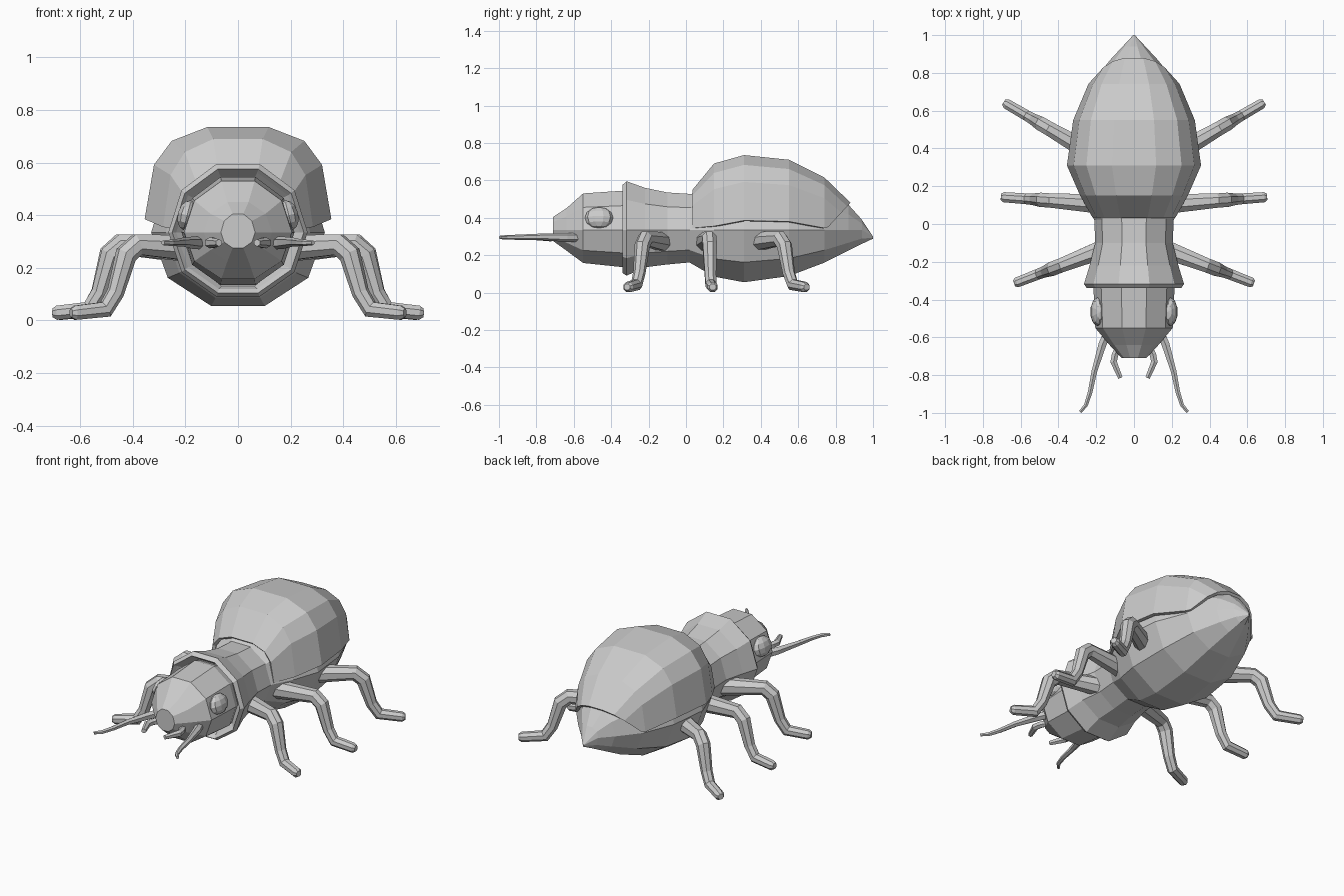
import bpy, bmesh, math
from mathutils import Vector

if "Cube" in bpy.data.objects:
    bpy.data.objects.remove(bpy.data.objects["Cube"])

Z = Vector((0, 0, 1))


def loft(name, rings, closed=True, caps=True):
    """Skin consecutive rings of points with quads."""
    bm = bmesh.new()
    vr = [[bm.verts.new(p) for p in r] for r in rings]
    n = len(rings[0])
    for a, b in zip(vr, vr[1:]):
        for i in range(n if closed else n - 1):
            j = (i + 1) % n
            bm.faces.new((a[i], a[j], b[j], b[i]))
    if caps:
        bm.faces.new(vr[0])
        bm.faces.new(vr[-1])
    bmesh.ops.recalc_face_normals(bm, faces=bm.faces)
    me = bpy.data.meshes.new(name)
    bm.to_mesh(me)
    bm.free()
    ob = bpy.data.objects.new(name, me)
    bpy.context.collection.objects.link(ob)
    return ob


def body(name, sections, mid=0.335):
    """Ten-sided body part from (y, half width, top z, bottom z)."""
    rings = []
    for y, hw, top, bot in sections:
        m = min(max(mid, bot), top)
        ring = []
        for i in range(10):
            a = math.tau * i / 10
            s = math.sin(a) / math.sin(math.radians(72))
            ring.append((hw * math.cos(a), y, m + s * ((top - m) if s > 0 else (m - bot))))
        rings.append(ring)
    return loft(name, rings)


def tube(name, pts, radii, sides=8):
    """Tapered limb along a path, mitred in the vertical plane."""
    pts = [Vector(p) for p in pts]
    d = [(b - a).normalized() for a, b in zip(pts, pts[1:])]
    rings = []
    for i, p in enumerate(pts):
        d0, d1 = d[max(i - 1, 0)], d[min(i, len(d) - 1)]
        t = (d0 + d1).normalized()
        side = t.cross(Z).normalized()
        up = side.cross(t) / max(t.dot(d0), 0.7)
        ring = []
        for k in range(sides):
            a = math.tau * (k + 0.5) / sides
            ring.append(p + radii[i] * (side * math.cos(a) + up * math.sin(a)))
        rings.append(ring)
    return loft(name, rings)


# Head, thorax with flared collar, abdomen
body("head", [(-0.71, 0.065, 0.405, 0.275), (-0.64, 0.13, 0.45, 0.225),
              (-0.55, 0.205, 0.53, 0.158), (-0.33, 0.215, 0.545, 0.135),
              (-0.28, 0.2, 0.53, 0.15)])
body("thorax", [(-0.29, 0.2, 0.54, 0.13), (-0.322, 0.235, 0.562, 0.12), (-0.34, 0.25, 0.575, 0.105),
                (-0.318, 0.265, 0.595, 0.09), (-0.22, 0.235, 0.56, 0.135),
                (-0.1, 0.205, 0.535, 0.15), (0.06, 0.212, 0.525, 0.165)])
body("abdomen", [(0.02, 0.21, 0.52, 0.16), (0.15, 0.275, 0.6, 0.085),
                 (0.31, 0.33, 0.66, 0.055), (0.55, 0.305, 0.63, 0.088),
                 (0.74, 0.23, 0.545, 0.16), (0.87, 0.125, 0.468, 0.225),
                 (0.94, 0.06, 0.39, 0.26), (1.0, 0.004, 0.3, 0.288)])

# Domed wing case; the last ring sweeps forward at the sides
half = [(1, 0), (0.9, 0.59), (0.71, 0.85), (0.33, 1)]
arch = half + [(-x, z) for x, z in reversed(half)]
rings = []
for y, hw, rim, top, sweep in [(0.035, 0.22, 0.345, 0.55, 0), (0.15, 0.285, 0.355, 0.69, 0),
                               (0.31, 0.355, 0.385, 0.735, 0), (0.55, 0.322, 0.38, 0.71, 0),
                               (0.74, 0.242, 0.345, 0.615, 0), (0.88, 0.225, 0.35, 0.48, 0.12)]:
    rings.append([(x * hw * (1 - 0.35 * z * (sweep > 0)), y - sweep * (1 - z), rim + z * (top - rim))
                  for x, z in arch])
case = loft("wing_case", rings, closed=False, caps=False)
sol = case.modifiers.new("thickness", 'SOLIDIFY')
sol.thickness = 0.02
sol.offset = -1

# Leg layout: hip and toe in plan, and a shared bent profile (fraction, z, radius)
legs = {"front": ((0.13, -0.12), (0.635, -0.315)),
        "middle": ((0.17, 0.105), (0.705, 0.143)),
        "back": ((0.2, 0.36), (0.69, 0.645))}
profile = [(0, 0.272, 0.056), (0.5, 0.288, 0.041), (0.585, 0.25, 0.041), (0.665, 0.105, 0.033),
           (0.74, 0.042, 0.031), (0.97, 0.029, 0.029), (1, 0.029, 0.018)]

for s, label in ((1, "right"), (-1, "left")):
    for leg, (hip, toe) in legs.items():
        pts = [(s * (hip[0] + f * (toe[0] - hip[0])), hip[1] + f * (toe[1] - hip[1]), z)
               for f, z, r in profile]
        tube(f"{leg}_leg_{label}", pts, [r for f, z, r in profile])
    # Feelers and mouth palps
    tube(f"antenna_{label}", [(s * 0.13, -0.55, 0.295), (s * 0.168, -0.64, 0.295),
                              (s * 0.21, -0.78, 0.298), (s * 0.232, -0.89, 0.296),
                              (s * 0.255, -0.96, 0.295), (s * 0.285, -0.995, 0.295)],
         [0.025, 0.024, 0.017, 0.014, 0.012, 0.009], 6)
    tube(f"palp_{label}", [(s * 0.07, -0.63, 0.295), (s * 0.1, -0.69, 0.295),
                           (s * 0.108, -0.73, 0.295), (s * 0.072, -0.815, 0.295)],
         [0.02, 0.02, 0.02, 0.014], 6)
    # Eyes
    bpy.ops.mesh.primitive_uv_sphere_add(segments=10, ring_count=6, location=(s * 0.193, -0.465, 0.4))
    eye = bpy.context.object
    eye.name = f"eye_{label}"
    eye.scale = (0.038, 0.076, 0.058)
    eye.rotation_euler = (0, -s * 0.25, 0)
